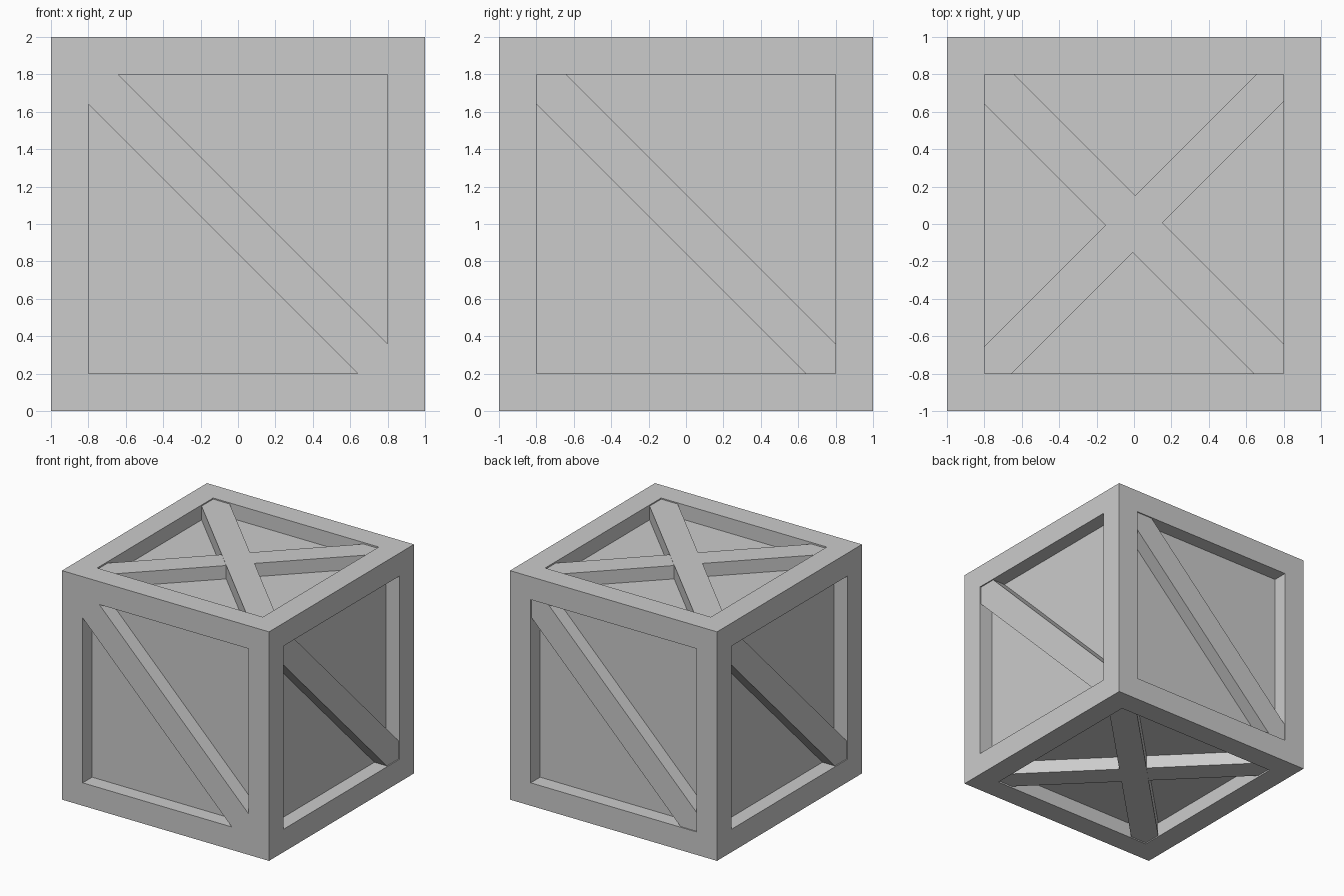
import bpy, bmesh
from math import pi
from mathutils import Matrix, Vector

if "Cube" in bpy.data.objects:
    bpy.data.objects.remove(bpy.data.objects["Cube"])

IN = 0.8       # half size of each panel opening
DEPTH = 0.13   # how far panels sit behind the frame
CENTRE = Matrix.Translation((0, 0, 1))


def finish(bm, name):
    bmesh.ops.recalc_face_normals(bm, faces=bm.faces)
    mesh = bpy.data.meshes.new(name)
    bm.to_mesh(mesh)
    bm.free()
    obj = bpy.data.objects.new(name, mesh)
    bpy.context.collection.objects.link(obj)
    return obj


def brace(name, rot, half, top, flip=1):
    """Diagonal plank, mitred into two opposite corners of a face."""
    e = IN - half
    profile = [(-IN, IN), (-e, IN), (IN, -e), (IN, -IN), (e, -IN), (-IN, e)]
    bm = bmesh.new()
    base = bm.faces.new([bm.verts.new((u * flip, v, 1 - DEPTH)) for u, v in profile])
    ext = bmesh.ops.extrude_face_region(bm, geom=[base])["geom"]
    for v in ext:
        if isinstance(v, bmesh.types.BMVert):
            v.co.z = top
    bm.transform(CENTRE @ rot)
    finish(bm, name)


# Crate body: cube with a square recess in every face
bm = bmesh.new()
bmesh.ops.create_cube(bm, size=2, matrix=CENTRE)
panels = bm.faces[:]
bmesh.ops.inset_individual(bm, faces=panels, thickness=1 - IN, use_even_offset=True)
normals = [f.normal.copy() for f in panels]
sunk = bmesh.ops.extrude_discrete_faces(bm, faces=panels)["faces"]
for f in sunk:
    f.normal_update()
    bmesh.ops.translate(bm, verts=f.verts[:], vec=-DEPTH * Vector(f.normal))
finish(bm, "crate_body")

# Single diagonal plank on each of the four sides
for k, side in enumerate(("front", "right", "back", "left")):
    rot = Matrix.Rotation(k * pi / 2, 4, 'Z') @ Matrix.Rotation(pi / 2, 4, 'X')
    brace(side + "_brace", rot, 0.16, 1.0 if side == "front" else 0.99)

# Crossed planks on lid and base
for side, angle in (("top", 0), ("bottom", pi)):
    rot = Matrix.Rotation(angle, 4, 'X')
    brace(side + "_brace_a", rot, 0.16, 0.99)
    brace(side + "_brace_b", rot, 0.147, 0.987, flip=-1)
